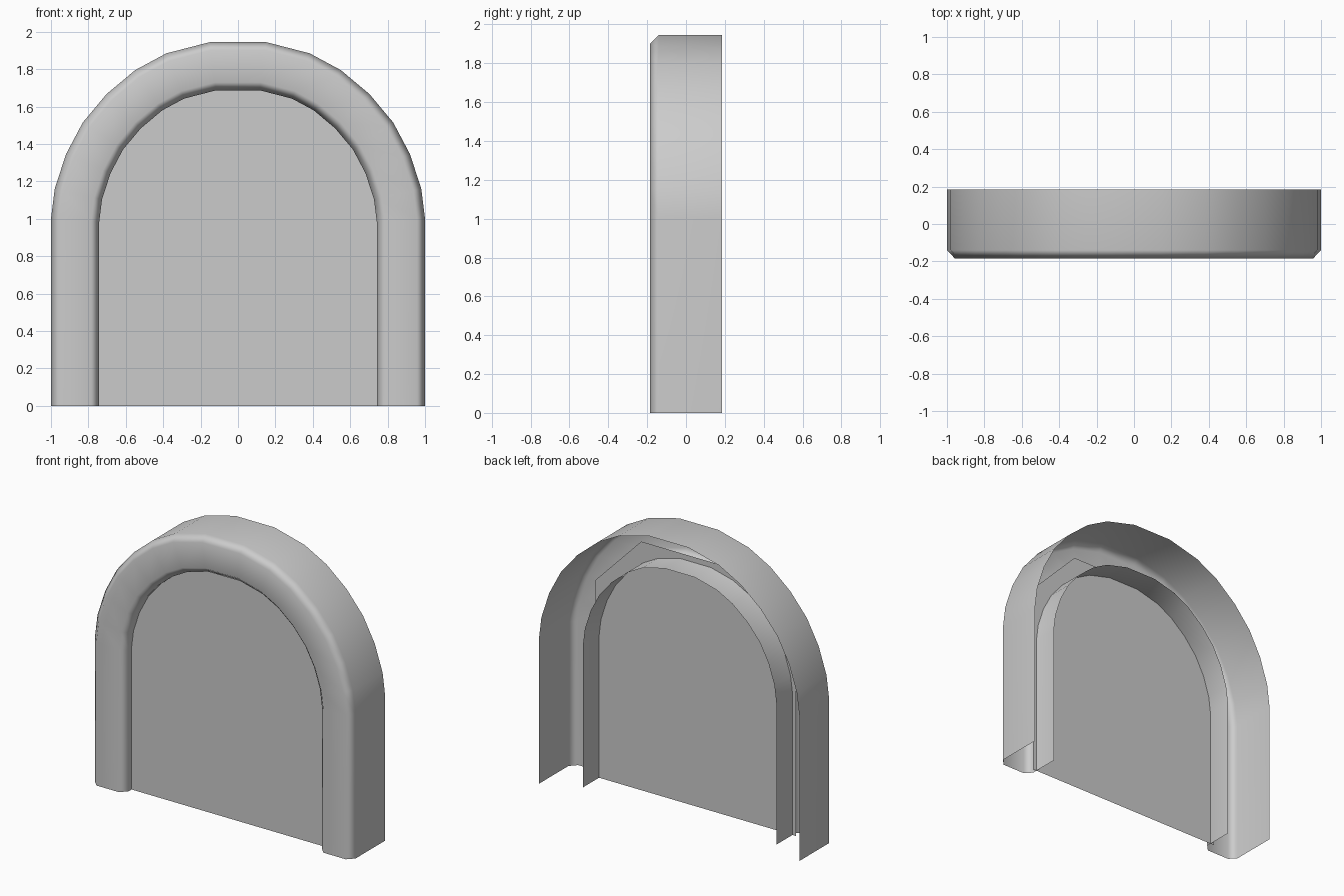
import bpy, bmesh, math
from mathutils import Vector

if "Cube" in bpy.data.objects:
    bpy.data.objects.remove(bpy.data.objects["Cube"])

# Half outline of the arch (x, z), from the floor up to the flat crown
half = [(1, 0), (1, 1), (.98, 1.16), (.92, 1.345), (.83, 1.515), (.703, 1.667),
        (.55, 1.795), (.383, 1.885), (.15, 1.945)]
outline = [Vector(p) for p in half] + [Vector((-x, z)) for x, z in reversed(half)]


def offset(points, d):
    """Move an open outline inwards by d with mitred corners."""
    out = []
    for i, p in enumerate(points):
        a = (p - points[i - 1]).normalized() if i > 0 else None
        b = (points[i + 1] - p).normalized() if i < len(points) - 1 else None
        a, b = a or b, b or a
        na, nb = Vector((-a.y, a.x)), Vector((-b.y, b.x))
        m = (na + nb).normalized()
        out.append(p + m * (d / m.dot(na)))
    return out


def make_object(name, bm):
    mesh = bpy.data.meshes.new(name)
    bm.to_mesh(mesh)
    bm.free()
    ob = bpy.data.objects.new(name, mesh)
    bpy.context.collection.objects.link(ob)
    return ob


# Arch frame: open-backed shell swept from (inset, depth) section
section = [(0, .185), (0, -.14), (.043, -.185), (.215, -.185), (.258, -.14), (.258, .07)]
bm = bmesh.new()
rows = [[bm.verts.new((p.x, y, p.y)) for p in offset(outline, d)] for d, y in section]
for r, s in zip(rows, rows[1:]):
    for i in range(len(r) - 1):
        bm.faces.new((r[i], r[i + 1], s[i + 1], s[i]))
frame = make_object("arch_frame", bm)
bpy.context.view_layer.objects.active = frame
frame.select_set(True)
bpy.ops.object.shade_smooth_by_angle(angle=math.radians(50))
# Keep the broad front face flat across the bevels
weighted = frame.modifiers.new("weighted_normals", 'WEIGHTED_NORMAL')
weighted.keep_sharp = True

# Recessed panel, tucked behind the frame
bm = bmesh.new()
side = [(.77, 0), (.77, 1.363), (.418, 1.725)]
pts = [(-x, z) for x, z in side] + [(x, z) for x, z in reversed(side)]
bm.faces.new([bm.verts.new((x, -.107, z)) for x, z in reversed(pts)])
make_object("door_panel", bm)
